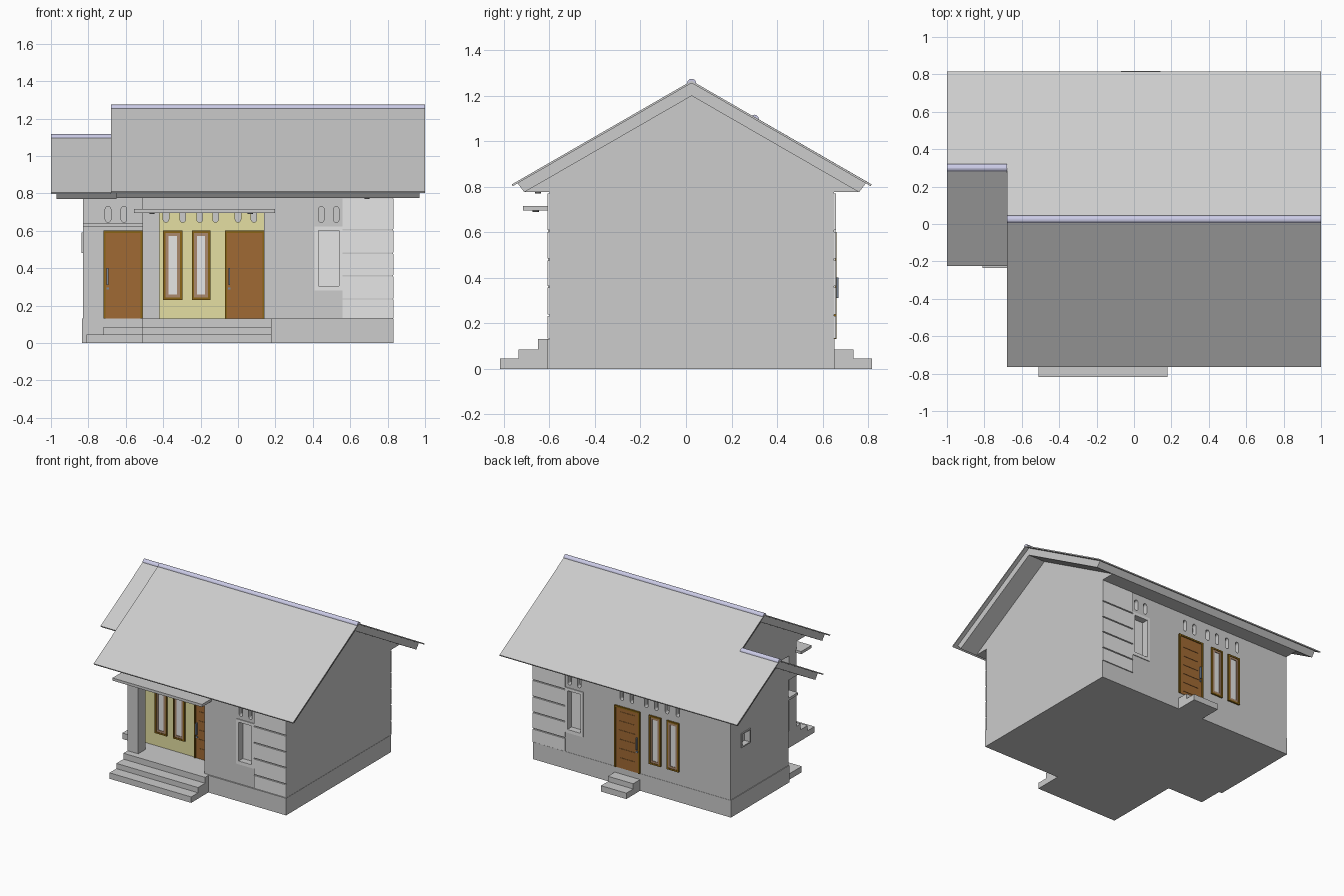
import bpy, bmesh, math

if "Cube" in bpy.data.objects:
    bpy.data.objects.remove(bpy.data.objects["Cube"])

def mat(name, r, g, b):
    m = bpy.data.materials.new(name)
    m.diffuse_color = (r, g, b, 1)
    m.use_nodes = True
    m.node_tree.nodes["Principled BSDF"].inputs["Base Color"].default_value = m.diffuse_color
    return m

GREY = mat("wall grey", .604, .604, .604)
LIGHT = mat("light grey", .79, .79, .79)
YELLOW = mat("porch yellow", .78, .74, .36)
BROWN = mat("door brown", .352, .144, .034)
GOLD = mat("frame gold", .254, .13, .008)
TAN = mat("sash tan", .41, .25, .153)
RIDGE = mat("ridge lavender", .6, .6, .8)
STEEL = mat("handle steel", .2, .25, .33)
DARK = mat("lamp dark", .1, .1, .1)

def finish(name, bm, m):
    bmesh.ops.recalc_face_normals(bm, faces=bm.faces)
    me = bpy.data.meshes.new(name)
    bm.to_mesh(me)
    bm.free()
    if m:
        me.materials.append(m)
    ob = bpy.data.objects.new(name, me)
    bpy.context.collection.objects.link(ob)
    return ob

def prism(bm, pts, vec):
    """Extrude a closed 3D polygon along vec."""
    f = bm.faces.new([bm.verts.new(p) for p in pts])
    ex = bmesh.ops.extrude_face_region(bm, geom=[f])
    vs = [v for v in ex["geom"] if isinstance(v, bmesh.types.BMVert)]
    bmesh.ops.translate(bm, verts=vs, vec=vec)

def add_box(bm, x0, x1, y0, y1, z0, z1):
    y0, y1 = min(y0, y1), max(y0, y1)
    prism(bm, [(x0, y0, z0), (x1, y0, z0), (x1, y1, z0), (x0, y1, z0)], (0, 0, z1 - z0))

def boxes(name, items, m):
    bm = bmesh.new()
    for b in items:
        add_box(bm, *b)
    return finish(name, bm, m)

def footprint(name, pts, z0, z1, m):
    bm = bmesh.new()
    prism(bm, [(x, y, z0) for x, y in pts], (0, 0, z1 - z0))
    return finish(name, bm, m)

def side_profile(name, pts, x0, x1, m):
    bm = bmesh.new()
    prism(bm, [(x0, y, z) for y, z in pts], (x1 - x0, 0, 0))
    return finish(name, bm, m)

# Plinth and walls (porch is a recess at the front left)
footprint("plinth", [(-.835, -.05), (-.51, -.05), (-.51, -.61), (.832, -.61),
                     (.832, .652), (-.835, .652)], 0, .13, GREY)
walls = footprint("walls", [(-.83, -.05), (-.51, -.05), (-.51, -.42), (.14, -.42), (.14, -.6),
                            (.83, -.6), (.83, .65), (-.83, .65)], .13, .78, GREY)
walls.data.materials.append(YELLOW)
for p in walls.data.polygons:
    if abs(p.center.y + .42) < .01 and abs(p.normal.y) > .9:
        p.material_index = 1

# Cutters: ventilation slots, side windows, small vent
SLOTS = (-.385, -.295, -.205, -.12, .0, .085)
bm = bmesh.new()

def slot(x, y):
    r, pts = .015, []
    for i in range(14):
        a = math.pi * (i if i < 7 else i - 1) / 6
        pts.append((x + r * math.cos(a), y - .035, (.715 if i < 7 else .66) + r * math.sin(a)))
    prism(bm, pts, (0, .07, 0))

for x in SLOTS:
    slot(x, -.42)
    slot(x, .65)
for x in (.445, .525):
    slot(x, -.6)
    slot(x, .65)
for x in (-.695, -.61):
    slot(x, -.05)
for y in (-.6, .65):
    add_box(bm, .43, .54, y - .05, y + .05, .305, .6)
add_box(bm, -.87, -.79, .425, .515, .49, .58)
cutter = finish("opening_cutter", bm, None)
cutter.hide_render = True
cutter.hide_viewport = True
mod = walls.modifiers.new("openings", 'BOOLEAN')
mod.operation = 'DIFFERENCE'
mod.solver = 'EXACT'
mod.object = cutter

# Side windows: pane and surround; small vent pane
for tag, y, s in (("front", -.6, -1), ("back", .65, 1)):
    boxes(tag + "_side_pane", [(.43, .54, y - s * .05, y - s * .044, .305, .6)], LIGHT)
    a, b = y, y + s * .006
    boxes(tag + "_side_surround", [(.408, .43, a, b, .28, .622), (.54, .56, a, b, .28, .622),
                                   (.43, .54, a, b, .28, .305), (.43, .54, a, b, .6, .622)], LIGHT)
    # Grooved corner cladding
    zs = (.13, .235, .36, .48, .605, .775)
    boxes(tag + "_cladding", [(.56, .832, y, y + s * .008, z0 + .004, z1 - .004)
                              for z0, z1 in zip(zs, zs[1:])], LIGHT)
boxes("small_vent_frame", [(-.836, -.83, .415, .425, .48, .59), (-.836, -.83, .515, .525, .48, .59),
                           (-.836, -.83, .425, .515, .48, .49), (-.836, -.83, .425, .515, .58, .59)], GREY)

def frame(name, x0, x1, z0, z1, t, y, d, m, sill=True):
    items = [(x0, x0 + t, y, y + d, z0, z1), (x1 - t, x1, y, y + d, z0, z1),
             (x0 + t, x1 - t, y, y + d, z1 - t, z1)]
    if sill:
        items.append((x0 + t, x1 - t, y, y + d, z0, z0 + t))
    boxes(name, items, m)

def door(tag, x0, x1, y, s):
    frame(tag + "_door_frame", x0, x1, .13, .6, .012, y, s * .012, GOLD, False)
    boxes(tag + "_door", [(x0 + .012, x1 - .012, y, y + s * .005, .13, .588)], BROWN)
    h = .07
    boxes(tag + "_door_panels", [(x0 + .04, x1 - .04, y, y + s * .008, .155 + i * h, .155 + i * h + .055)
                                 for i in range(6)], BROWN)
    hx = x0 + .022
    boxes(tag + "_door_handle", [(hx - .004, hx + .006, y, y + s * .02, .31, .4),
                                 (hx - .006, hx + .008, y, y + s * .012, .285, .297)], STEEL)

def window(tag, x0, x1, y, s):
    frame(tag + "_window_frame", x0, x1, .23, .6, .012, y, s * .012, GOLD)
    frame(tag + "_window_sash", x0 + .012, x1 - .012, .242, .588, .016, y, s * .008, TAN)
    boxes(tag + "_window_glass", [(x0 + .028, x1 - .028, y, y + s * .004, .258, .572)], LIGHT)

for tag, y, s in (("front", -.42, -1), ("back", .65, 1)):
    door(tag, -.07, .143, y, s)
    window(tag + "_left", -.4, -.298, y, s)
    window(tag + "_right", -.247, -.148, y, s)
door("side", -.72, -.51, -.05, -1)

# Porch post, beam, canopies
boxes("porch_post", [(-.51, -.42, -.6, -.51, .13, .78)], GREY)
boxes("porch_beam", [(-.51, .14, -.6, -.52, .7, .78), (-.51, -.42, -.52, -.42, .7, .78)], GREY)
boxes("porch_canopy", [(-.557, .198, -.715, -.59, .695, .715)], GREY)
boxes("side_door_canopy", [(-.83, -.51, -.16, -.05, .622, .641)], GREY)

# Steps
boxes("porch_steps", [(-.51, .178, -.65, -.6, 0, .13), (-.51, .178, -.735, -.65, 0, .085),
                      (-.51, .178, -.818, -.735, 0, .045)], GREY)
boxes("side_steps", [(-.81, -.51, -.235, -.05, 0, .045), (-.72, -.51, -.15, -.05, .045, .085)], GREY)
boxes("back_steps", [(-.07, .143, .65, .735, 0, .085), (-.07, .143, .735, .818, 0, .045)], GREY)

# Roof: thin sheet, inset lower layer, gable fill and ridge cap for each section
K = .576
def roof(tag, x0, x1, ix0, ix1, gx0, gx1, ry, rz, yf, yb):
    def z(y, drop):
        return rz - drop - abs(y - ry) * K
    def band(d0, d1, e0, e1):
        return [(yf + e0, z(yf + e0, d0)), (ry, rz - d0), (yb - e0, z(yb - e0, d0)),
                (yb - e1, z(yb - e1, d1)), (ry, rz - d1), (yf + e1, z(yf + e1, d1))]
    side_profile(tag + "_roof_sheet", band(0, .01, 0, .003), x0, x1, GREY)
    side_profile(tag + "_roof_layer", band(.0095, .066, .025, .055), ix0, ix1, GREY)
    side_profile(tag + "_gable", [(yf + .055, .776), (ry, rz - .06), (yb - .055, .776)], gx0, gx1, GREY)
    arc = [(ry + .02 * math.cos(math.pi * i / 8), rz - .011 + .02 * math.sin(math.pi * i / 8))
           for i in range(9)]
    side_profile(tag + "_ridge_cap", arc, x0, x1, RIDGE)

roof("main", -.68, 1, -.65, .97, -.51, .83, .025, 1.265, -.765, .815)
roof("side", -1, -.68, -.97, -.65, -.83, -.51, .3, 1.107, -.225, .815)

# Downlights under eaves and canopy
for i, (x, y, z) in enumerate([(.69, -.65, .774), (-.665, -.13, .774),
                               (-.46, -.66, .693), (.065, -.66, .693)]):
    pts = [(x + .014 * math.cos(a * math.pi / 6), y + .014 * math.sin(a * math.pi / 6)) for a in range(12)]
    footprint("downlight_%d" % (i + 1), pts, z - .004, z + .004, DARK)
